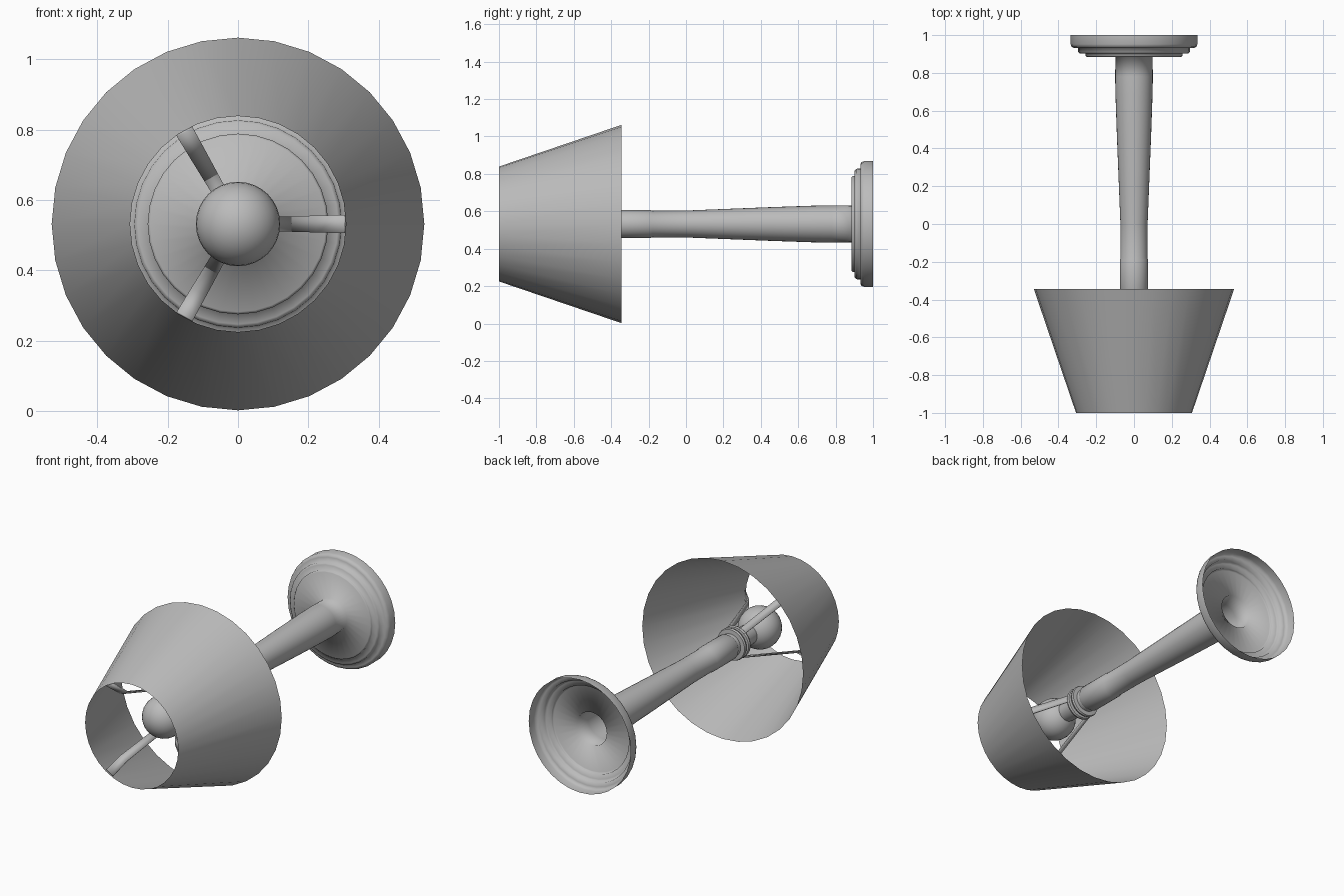
import bpy, bmesh, math
from mathutils import Matrix, Vector

if "Cube" in bpy.data.objects:
    bpy.data.objects.remove(bpy.data.objects["Cube"])

AXIS_Z = 0.532      # height of the lamp's long axis, which runs along y
SIDES = 32

grey = bpy.data.materials.new("plain grey")
grey.use_nodes = True
grey.diffuse_color = (0.5, 0.5, 0.5, 1)
grey.node_tree.nodes["Principled BSDF"].inputs["Base Color"].default_value = (0.5, 0.5, 0.5, 1)


def finish(name, bm, angle=40):
    mesh = bpy.data.meshes.new(name)
    bm.to_mesh(mesh)
    bm.free()
    mesh.materials.append(grey)
    obj = bpy.data.objects.new(name, mesh)
    bpy.context.collection.objects.link(obj)
    obj.location.z = AXIS_Z
    bpy.ops.object.select_all(action='DESELECT')
    obj.select_set(True)
    bpy.context.view_layer.objects.active = obj
    bpy.ops.object.shade_smooth_by_angle(angle=math.radians(angle))
    return obj


def lathe(name, profile, angle=40):
    """Revolve (radius, y) points around the y axis."""
    bm = bmesh.new()
    verts = [bm.verts.new((r, y, 0)) for r, y in profile]
    edges = [bm.edges.new(pair) for pair in zip(verts, verts[1:])]
    bmesh.ops.spin(bm, geom=verts + edges, cent=(0, 0, 0), axis=(0, 1, 0),
                   angle=math.tau, steps=SIDES, use_duplicate=False)
    bmesh.ops.remove_doubles(bm, verts=bm.verts, dist=1e-5)
    bmesh.ops.recalc_face_normals(bm, faces=bm.faces)
    return finish(name, bm, angle)


# Open conical shade
lathe("shade", [(0.53, -0.345), (0.307, -1.0)])

# Hollow stem and stepped foot as one thin shell
lathe("stem_and_foot", [
    (0.066, -0.40), (0.075, -0.385), (0.075, -0.19), (0.071, -0.18), (0.072, 0.0),
    (0.08, 0.2), (0.09, 0.45), (0.098, 0.68), (0.1, 0.78), (0.098, 0.885),
    (0.25, 0.885), (0.257, 0.892), (0.257, 0.902), (0.285, 0.902), (0.295, 0.91),
    (0.297, 0.932), (0.318, 0.932), (0.33, 0.938), (0.336, 0.952), (0.336, 1.0)], 100)

# Socket with two collar rings and a neck for the bulb
lathe("socket", [
    (0.066, -0.40), (0.066, -0.42), (0.09, -0.422), (0.094, -0.432), (0.09, -0.442),
    (0.07, -0.445), (0.07, -0.458), (0.09, -0.46), (0.094, -0.47), (0.09, -0.48),
    (0.065, -0.485), (0.055, -0.60)])

# Round bulb
bm = bmesh.new()
bmesh.ops.create_uvsphere(bm, u_segments=SIDES, v_segments=16, radius=0.12,
                          matrix=Matrix.Translation((0, -0.695, 0)) @ Matrix.Rotation(math.pi / 2, 4, 'X'))
finish("bulb", bm)

# Three bent flat arms holding the shade
arm_path = [(0.085, -0.46), (0.225, -0.91), (0.304, -0.99)]
half_widths = [0.02, 0.024, 0.026]
for i in range(3):
    bm = bmesh.new()
    rows = [[bm.verts.new((r, y, side * w)) for side in (-1, 1)]
            for (r, y), w in zip(arm_path, half_widths)]
    for a, b in zip(rows, rows[1:]):
        bm.faces.new((a[0], a[1], b[1], b[0]))
    bmesh.ops.rotate(bm, verts=bm.verts, cent=Vector((0, 0, 0)),
                     matrix=Matrix.Rotation(i * math.tau / 3, 3, 'Y'))
    arm = finish(f"shade_arm_{i + 1}", bm, 20)
    solid = arm.modifiers.new("thickness", 'SOLIDIFY')
    solid.thickness = 0.006
    solid.offset = 0
